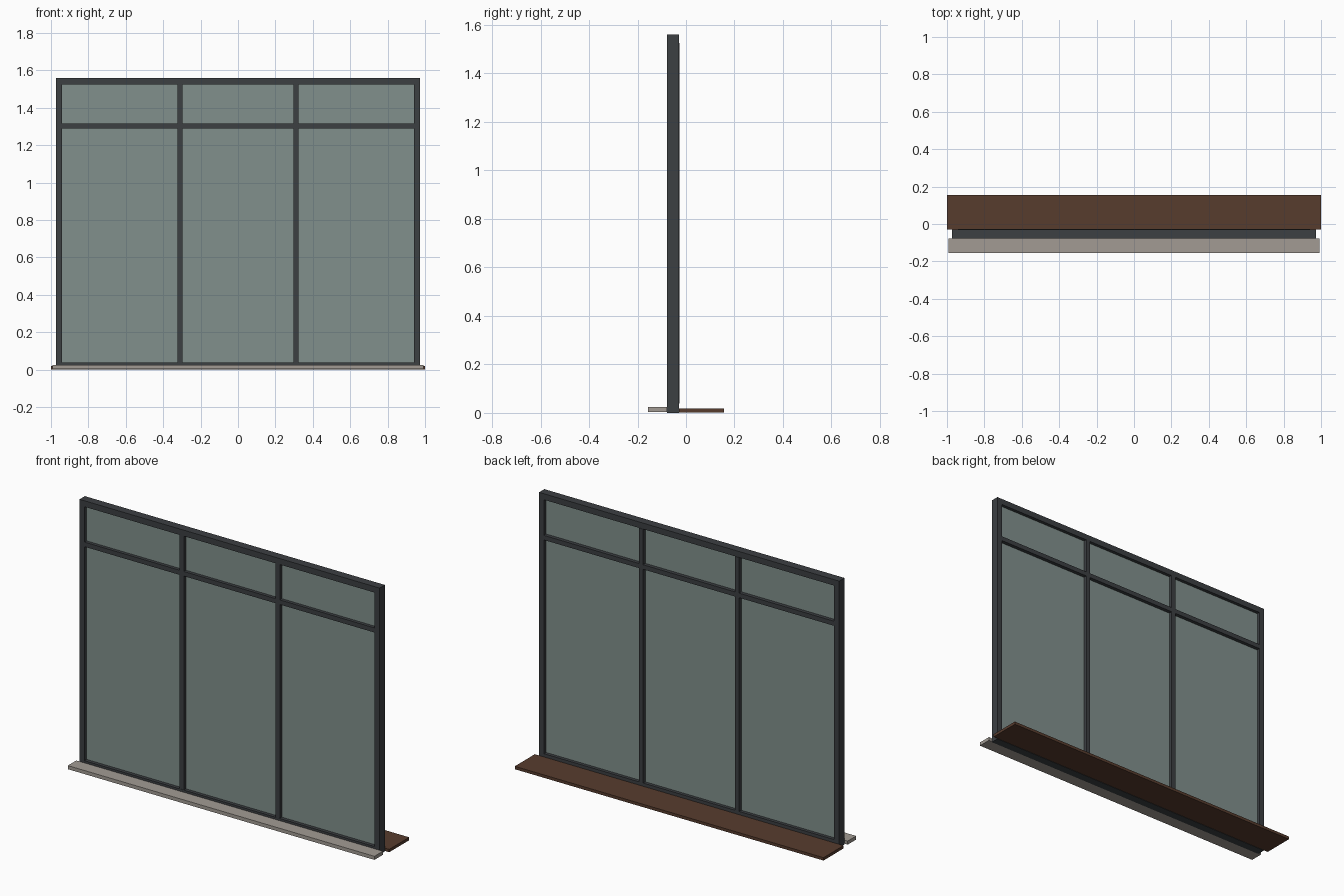
import bpy, bmesh

if "Cube" in bpy.data.objects:
    bpy.data.objects.remove(bpy.data.objects["Cube"])


def material(name, rgb):
    m = bpy.data.materials.new(name)
    m.diffuse_color = (*rgb, 1)
    m.use_nodes = True
    m.node_tree.nodes["Principled BSDF"].inputs["Base Color"].default_value = m.diffuse_color
    return m


METAL = material("dark_metal", (0.045, 0.05, 0.055))
GLASS = material("tinted_glass", (0.22, 0.28, 0.265))
STONE = material("stone", (0.36, 0.33, 0.295))
WOOD = material("brown_wood", (0.095, 0.045, 0.027))


def box(name, x, y, z, mat):
    """Box from (min, max) ranges on each axis."""
    bm = bmesh.new()
    bmesh.ops.create_cube(bm, size=1)
    for v in bm.verts:
        v.co = [r[0] + (c + 0.5) * (r[1] - r[0]) for c, r in zip(v.co, (x, y, z))]
    me = bpy.data.meshes.new(name)
    bm.to_mesh(me)
    bm.free()
    me.materials.append(mat)
    ob = bpy.data.objects.new(name, me)
    bpy.context.collection.objects.link(ob)
    return ob


W, IN = 0.972, 0.94            # outer and inner half width
TOP, HEAD, BASE = 1.56, 1.525, 0.038
FRAME_Y = (-0.078, -0.029)
BAR_Y = (-0.077, -0.027)
MULLION, HALF = 0.311, 0.0135  # mullion position, half bar width
TRANSOM = 1.304

# Outer frame
for side, s in (("left", -1), ("right", 1)):
    box(f"{side}_jamb", sorted((s * IN, s * W)), FRAME_Y, (0, TOP), METAL)
box("head_rail", (-IN, IN), FRAME_Y, (HEAD, TOP), METAL)
box("bottom_rail", (-IN, IN), FRAME_Y, (0, BASE), METAL)

# Mullions
for side, s in (("left", -1), ("right", 1)):
    c = s * MULLION
    box(f"{side}_mullion", (c - HALF, c + HALF), BAR_Y, (BASE, HEAD), METAL)

# Transom pieces and glass panes in each bay
bays = [(-IN, -MULLION - HALF), (-MULLION + HALF, MULLION - HALF), (MULLION + HALF, IN)]
for i, bay in enumerate(bays, 1):
    box(f"transom_{i}", bay, BAR_Y, (TRANSOM - HALF, TRANSOM + HALF), METAL)
    box(f"lower_glass_{i}", bay, (-0.058, -0.048), (BASE, TRANSOM - HALF), GLASS)
    box(f"upper_glass_{i}", bay, (-0.058, -0.048), (TRANSOM + HALF, HEAD), GLASS)

# Outside and inside sills
box("outer_stone_sill", (-0.993, 0.993), (-0.156, -0.078), (0.004, 0.025), STONE)
box("inner_wood_sill", (-1, 1), (-0.029, 0.156), (0.002, 0.019), WOOD)
